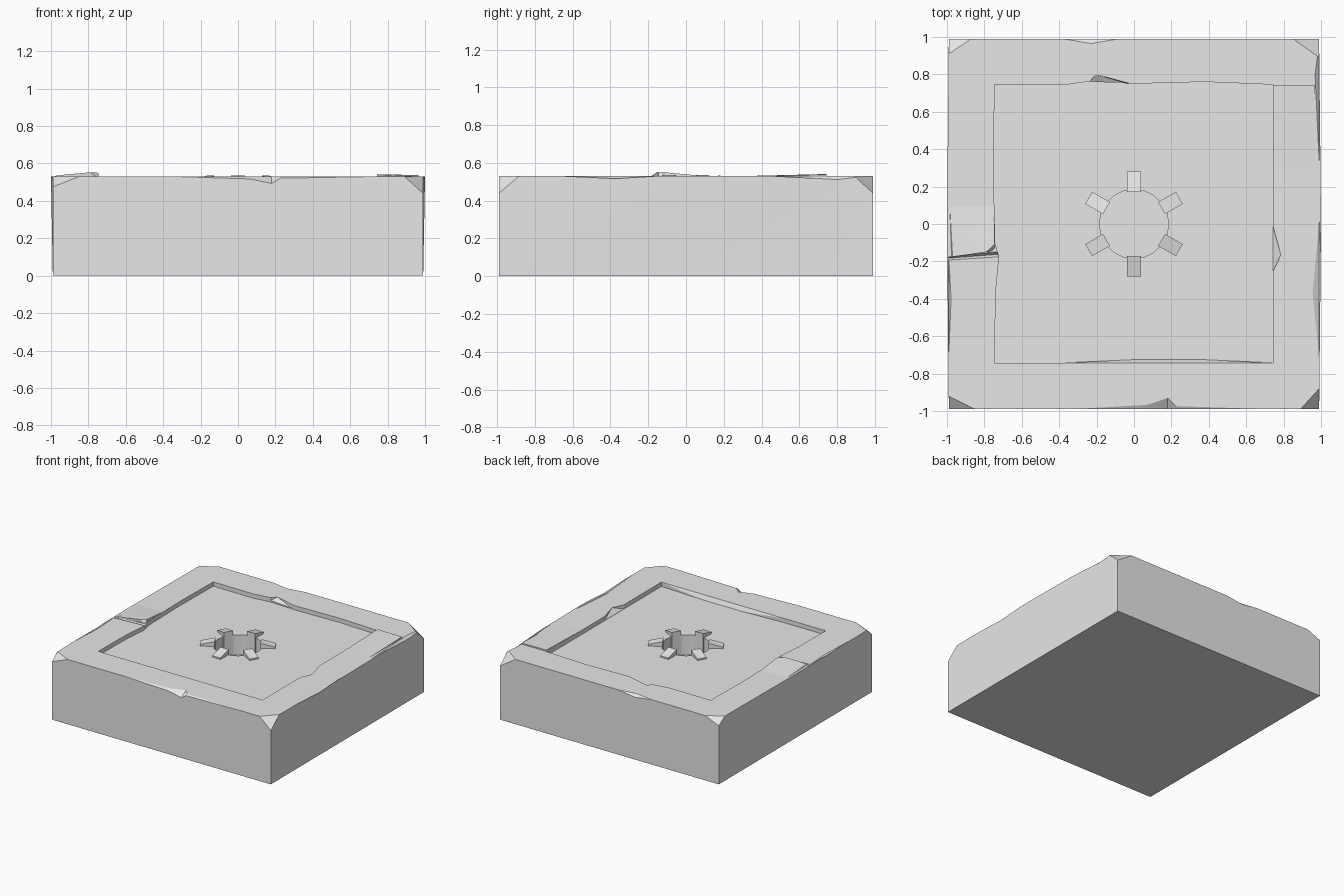
import bpy, bmesh, math
from mathutils import Vector, Matrix

cube = bpy.data.objects.get("Cube")
if cube:
    bpy.data.objects.remove(cube, do_unlink=True)

stone = bpy.data.materials.new("light_grey_stone")
stone.use_nodes = True
GREY = (0.8, 0.8, 0.8, 1)
stone.diffuse_color = GREY
stone.node_tree.nodes["Principled BSDF"].inputs["Base Color"].default_value = GREY

TOP, FLOOR, HALF = 0.53, 0.495, 0.99


def make(name, bm):
    bmesh.ops.recalc_face_normals(bm, faces=bm.faces)
    mesh = bpy.data.meshes.new(name)
    bm.to_mesh(mesh)
    bm.free()
    mesh.materials.append(stone)
    obj = bpy.data.objects.new(name, mesh)
    bpy.context.collection.objects.link(obj)
    return obj


def hull(name, points):
    bm = bmesh.new()
    for p in points:
        bm.verts.new(p)
    out = bmesh.ops.convex_hull(bm, input=bm.verts)
    spare = {g for g in out["geom_interior"] if isinstance(g, bmesh.types.BMVert)}
    bmesh.ops.delete(bm, geom=list(spare), context="VERTS")
    return make(name, bm)


def prism(name, outline, low, high):
    bm = bmesh.new()
    face = bm.faces.new([bm.verts.new((x, y, low)) for x, y in outline])
    new = bmesh.ops.extrude_face_region(bm, geom=[face])["geom"]
    bmesh.ops.translate(bm, vec=(0, 0, high - low),
                        verts=[g for g in new if isinstance(g, bmesh.types.BMVert)])
    return make(name, bm)


# Slab with a slight bulge in the middle of the upper left and right sides
bm = bmesh.new()
corners = [(-1, -1), (0, -1), (1, -1), (1, 0), (1, 1), (0, 1), (-1, 1), (-1, 0)]
low = [bm.verts.new((x * HALF, y * HALF, 0)) for x, y in corners]
high = [bm.verts.new((x * (HALF if y else 1), y * HALF, TOP)) for x, y in corners]
bm.faces.new(low[::-1])
bm.faces.new(high)
for i in range(len(low)):
    j = (i + 1) % len(low)
    bm.faces.new((low[i], low[j], high[j]))
    bm.faces.new((low[i], high[j], high[i]))
slab = make("stone_slab", bm)

# Worn square recess and round socket
recess = [(-.745, -.742), (-.37, -.742), (0, -.725), (.37, -.725), (.742, -.742),
          (.742, .745), (.38, .76), (0, .75), (-.24, .762), (-.38, .742),
          (-.745, .745), (-.752, .3), (-.742, -.1), (-.722, -.18), (-.74, -.37)]
ring = [(0.185 * math.cos(a * math.tau / 20), 0.185 * math.sin(a * math.tau / 20))
        for a in range(20)]
cutters = [prism("recess_cutter", recess, FLOOR, 0.7),
           prism("socket_cutter", ring, 0.33, 0.65)]


# Chips along the edges: ends on the edge, inner point on top, low point on the side
def edge_chip(side, start, end, peak, inset, drop):
    turn = Matrix.Rotation(math.radians(side), 3, "Z")
    pts = [(start, -HALF, TOP), (end, -HALF, TOP), (peak, inset - HALF, TOP),
           (peak, -HALF, TOP - drop), ((start + end) / 2, -1.1, TOP + 0.1)]
    cutters.append(hull("edge_chip_cutter", [turn @ Vector(p) for p in pts]))


FRONT, RIGHT, BACK, LEFT = 0, 90, 180, 270
edge_chip(FRONT, -.33, .72, .05, .022, .012)
edge_chip(FRONT, 0, .24, .18, .06, .037)
edge_chip(RIGHT, -.72, .02, -.37, .035, .02)
edge_chip(RIGHT, .33, .96, .8, .022, .02)
edge_chip(BACK, .08, .38, .23, .025, .02)
edge_chip(LEFT, .18, .7, .4, .012, .01)


# Broken corners
def corner_chip(sx, sy, along_x, along_y, drop):
    x, y = sx * HALF, sy * HALF
    cutters.append(hull("corner_chip_cutter", [
        (x - sx * along_x, y, TOP), (x, y - sy * along_y, TOP), (x, y, TOP - drop),
        (x - sx * along_x * .3, y - sy * along_y * .3, TOP),
        (x + sx * .1, y + sy * .1, TOP + .1)]))


corner_chip(-1, -1, .14, .07, .055)
corner_chip(1, -1, .1, .11, .09)
corner_chip(1, 1, .14, .1, .09)
corner_chip(-1, 1, .12, .08, .05)

# Chips on the inner lip of the recess
cutters.append(hull("back_lip_cutter", [(-.25, .74, FLOOR), (0, .74, FLOOR), (-.24, .76, .56),
                                        (-.205, .8, TOP), (0, .75, .56), (-.21, .74, .56)]))
cutters.append(hull("right_lip_cutter", [(.74, 0, FLOOR), (.74, -.26, FLOOR), (.74, 0, .56),
                                         (.74, -.26, .56), (.785, -.165, TOP)]))
cutters.append(hull("front_lip_cutter", [(-.37, -.742, TOP), (.74, -.742, TOP), (0, -.725, FLOOR),
                                         (.37, -.725, FLOOR), (0, -.738, TOP), (.37, -.738, TOP),
                                         (0, -.7, .56), (.37, -.7, .56)]))
# Crack across the left rim
cutters.append(hull("crack_cutter", [(-1.02, -.2, .54), (-1.02, -.175, .54), (-.7, -.18, .54),
                                     (-.7, -.14, .54), (-1.02, -.185, .515), (-.7, -.16, .505)]))

for cutter in cutters:
    cutter.hide_render = True
    mod = slab.modifiers.new("cut", "BOOLEAN")
    mod.operation, mod.solver, mod.object = "DIFFERENCE", "EXACT", cutter
bpy.context.view_layer.update()
result = bpy.data.meshes.new_from_object(slab.evaluated_get(bpy.context.evaluated_depsgraph_get()))
slab.modifiers.clear()
slab.data = result
for cutter in cutters:
    bpy.data.objects.remove(cutter, do_unlink=True)

# Lifted pieces of the rim beside the crack and at the back right
hull("raised_left_rim", [(-.985, -.178, .52), (-.745, -.14, .52), (-.745, -.1, .52),
                         (-.748, .1, TOP), (-.985, .1, TOP), (-.97, -.175, .536),
                         (-.79, -.15, .553), (-.746, -.11, .55)])
hull("raised_right_rim", [(.743, .3, TOP), (.965, .3, TOP), (.743, .743, .52), (.965, .743, .52),
                          (.743, .743, .541), (.965, .743, .539)])

# Six wedge clips around the socket
for k in range(6):
    spin = Matrix.Rotation(math.radians(30 + 60 * k), 3, "Z")
    side_profile = [(.17, .34), (.17, .535), (.28, .508), (.28, .48), (.2, .34)]
    hull("socket_clip", [spin @ Vector((r, w, z)) for r, z in side_profile for w in (-.037, .037)])

for obj in bpy.context.scene.objects:
    obj.select_set(obj.type == "MESH")
bpy.context.view_layer.objects.active = slab
bpy.ops.object.shade_smooth_by_angle(angle=math.radians(20))
